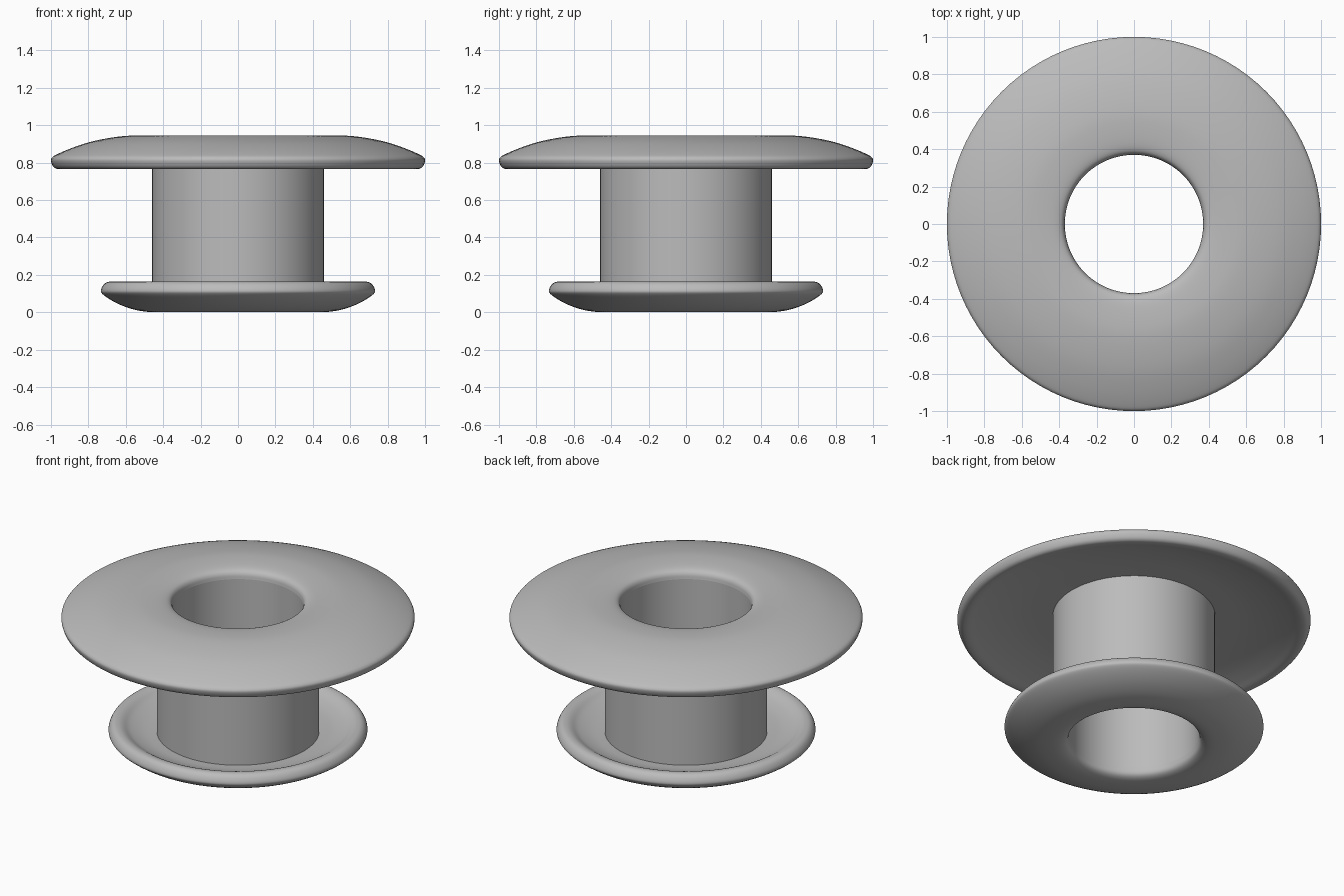
import bpy
import bmesh
import math
from mathutils import Vector

cube = bpy.data.objects.get("Cube")
if cube:
    bpy.data.objects.remove(cube)

SEGMENTS = 96

metal = bpy.data.materials.new("plain_grey")
metal.use_nodes = True
grey = (0.5, 0.5, 0.5, 1)
metal.diffuse_color = grey
metal.node_tree.nodes["Principled BSDF"].inputs["Base Color"].default_value = grey


def smooth_profile(points, steps=4):
    """Catmull-Rom curve through (radius, height) points."""
    pts = [Vector(p) for p in points]
    pts = [2 * pts[0] - pts[1]] + pts + [2 * pts[-1] - pts[-2]]
    curve = []
    for a, b, c, d in zip(pts, pts[1:], pts[2:], pts[3:]):
        for s in range(steps):
            t = s / steps
            curve.append(0.5 * (2 * b + (c - a) * t + (2 * a - 5 * b + 4 * c - d) * t ** 2
                                + (3 * b - a - 3 * c + d) * t ** 3))
    return curve + [pts[-2]]


def lathe(name, profiles):
    """Revolve open profiles about z; the outside lies left of their direction."""
    bm = bmesh.new()
    for profile in profiles:
        rings = []
        for r, z in profile:
            angles = [math.tau * i / SEGMENTS for i in range(SEGMENTS)]
            rings.append([bm.verts.new((r * math.cos(a), r * math.sin(a), z)) for a in angles])
        for upper, lower in zip(rings, rings[1:]):
            for i in range(SEGMENTS):
                j = (i + 1) % SEGMENTS
                bm.faces.new((upper[i], lower[i], lower[j], upper[j]))
    mesh = bpy.data.meshes.new(name)
    bm.to_mesh(mesh)
    bm.free()
    mesh.materials.append(metal)
    obj = bpy.data.objects.new(name, mesh)
    bpy.context.collection.objects.link(obj)
    bpy.ops.object.select_all(action="DESELECT")
    obj.select_set(True)
    bpy.context.view_layer.objects.active = obj
    bpy.ops.object.shade_smooth_by_angle(angle=math.radians(40))


# Wide upper flange: rolled bore lip, domed top, rounded rim, hollow underside
lathe("upper_flange", [smooth_profile([
    (0.37, 0.88), (0.376, 0.908), (0.395, 0.927), (0.44, 0.938), (0.52, 0.944), (0.6, 0.943),
    (0.7, 0.93), (0.8, 0.908), (0.9, 0.874), (0.975, 0.841), (0.996, 0.825), (1.0, 0.808),
    (0.99, 0.782), (0.975, 0.769), (0.955, 0.766), (0.93, 0.77), (0.88, 0.785), (0.78, 0.808),
    (0.64, 0.828), (0.46, 0.836)])])

# Smaller lower flange: hollow upper side, rounded rim, curved base, bore lip
lathe("lower_flange", [smooth_profile([
    (0.46, 0.104), (0.54, 0.113), (0.61, 0.133), (0.65, 0.155), (0.675, 0.163), (0.7, 0.161),
    (0.72, 0.146), (0.733, 0.118), (0.725, 0.098), (0.68, 0.066), (0.62, 0.036), (0.55, 0.013),
    (0.48, 0.002), (0.43, 0.001), (0.395, 0.01), (0.376, 0.028), (0.37, 0.06)])])

# Hollow barrel: outer and bore walls joining the flanges
lathe("barrel", [[(0.46, 0.836), (0.46, 0.104)], [(0.37, 0.06), (0.37, 0.88)]])
